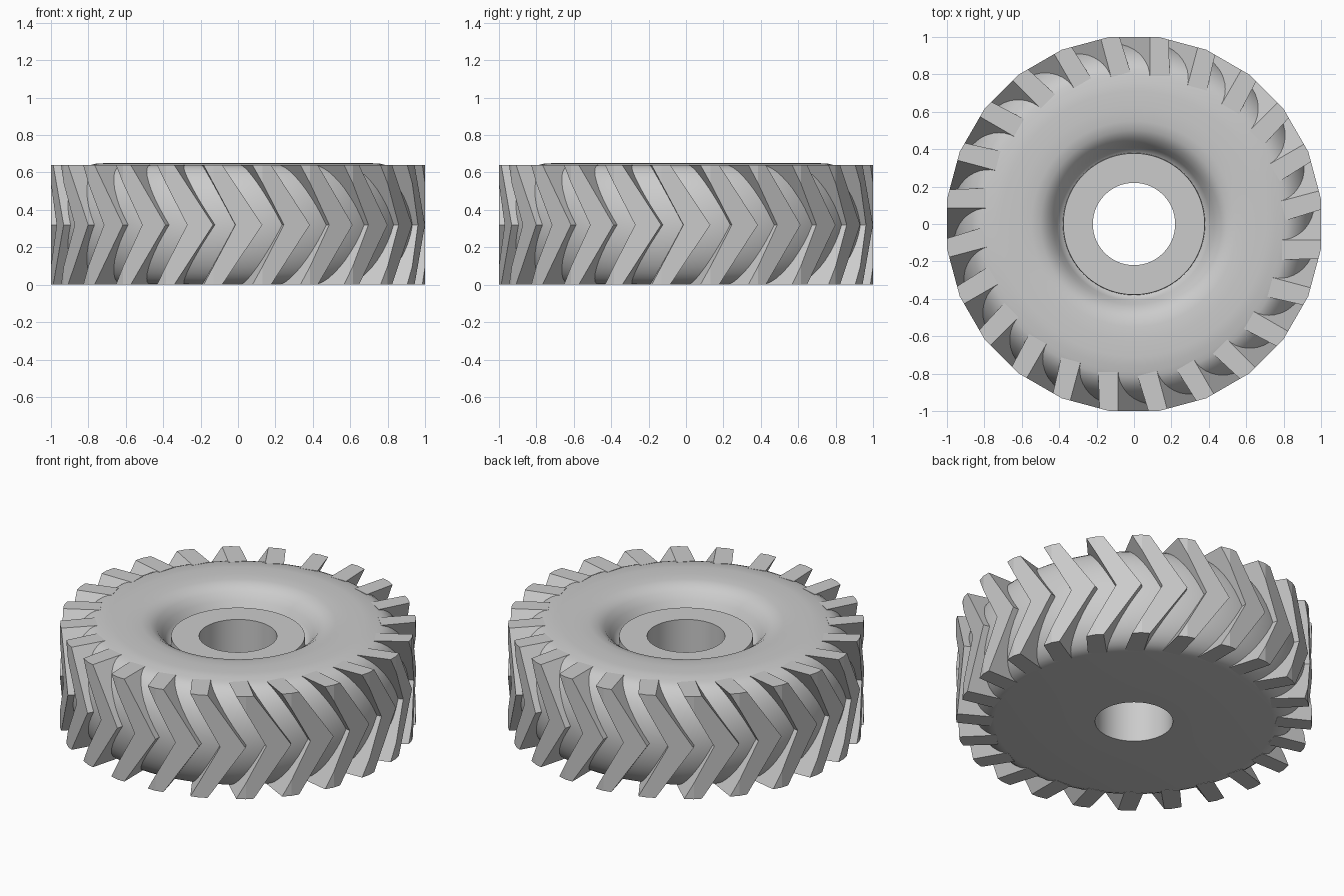
import bpy, bmesh, math
from mathutils import Vector

cube = bpy.data.objects.get("Cube")
if cube:
    bpy.data.objects.remove(cube)

H = 0.64          # tread height
LUGS = 24         # also the number of flats around the tread

grey = bpy.data.materials.new("plain_grey")
grey.use_nodes = True
grey.diffuse_color = (0.6, 0.6, 0.6, 1)
grey.node_tree.nodes["Principled BSDF"].inputs["Base Color"].default_value = (0.6, 0.6, 0.6, 1)


def finish_mesh(name, bm):
    bmesh.ops.recalc_face_normals(bm, faces=bm.faces)
    mesh = bpy.data.meshes.new(name)
    bm.to_mesh(mesh)
    bm.free()
    mesh.materials.append(grey)
    return mesh


def add_object(name, mesh, turn=0):
    obj = bpy.data.objects.new(name, mesh)
    obj.rotation_euler.z = turn
    bpy.context.collection.objects.link(obj)
    return obj


# Tyre body: hole, hub, dished side wall and rounded tread, spun round z
profile = [(0.22, 0), (0.22, 0.55), (0.378, 0.55), (0.38, 0.5), (0.395, 0.51),
           (0.41, 0.535), (0.43, 0.57), (0.46, 0.61), (0.5, 0.637), (0.55, 0.647),
           (0.62, 0.65), (0.71, 0.65), (0.76, 0.647)]
for i in range(21):
    a = math.pi * (0.5 - i / 20)
    profile.append((0.79 + 0.18 * math.cos(a), H / 2 * (1 + math.sin(a))))

bm = bmesh.new()
verts = [bm.verts.new((r, 0, z)) for r, z in profile]
edges = [bm.edges.new((v, verts[(i + 1) % len(verts)])) for i, v in enumerate(verts)]
bmesh.ops.spin(bm, geom=verts + edges, axis=(0, 0, 1), cent=(0, 0, 0),
               angle=math.tau, steps=96, use_duplicate=False)
bmesh.ops.remove_doubles(bm, verts=bm.verts, dist=0.0005)
body = add_object("tyre_body", finish_mesh("tyre_body", bm))
bpy.ops.object.select_all(action="DESELECT")
body.select_set(True)
bpy.context.view_layer.objects.active = body
bpy.ops.object.shade_smooth_by_angle(angle=math.radians(35))

# One chevron lug: two slanted arms pushed outward, trimmed to the tread flats
lug = bmesh.new()
rows = []
for z, left, right in ((0, -0.18, -0.085), (H / 2, -0.01, 0.13), (H, -0.18, -0.085)):
    rows.append([lug.verts.new(p) for p in ((left - 0.012, -0.79, z), (right, -0.79, z),
                                            (right, -1.1, z), (left, -1.1, z))])
for low, high in zip(rows, rows[1:]):
    for i in range(4):
        j = (i + 1) % 4
        lug.faces.new((low[i], low[j], high[j], high[i]))
lug.faces.new(rows[0])
lug.faces.new(rows[-1])
for k in (-1, 0, 1):
    a = math.tau * k / LUGS
    out = Vector((math.sin(a), -math.cos(a), 0))
    cut = bmesh.ops.bisect_plane(lug, geom=lug.verts[:] + lug.edges[:] + lug.faces[:],
                                 plane_co=out, plane_no=out, clear_outer=True)
    rim = [e for e in cut["geom_cut"] if isinstance(e, bmesh.types.BMEdge)]
    bmesh.ops.holes_fill(lug, edges=rim)
lug_mesh = finish_mesh("tread_lug", lug)

# Repeat the lug all round the tread
for k in range(LUGS):
    add_object(f"tread_lug_{k + 1}", lug_mesh, math.tau * k / LUGS)
